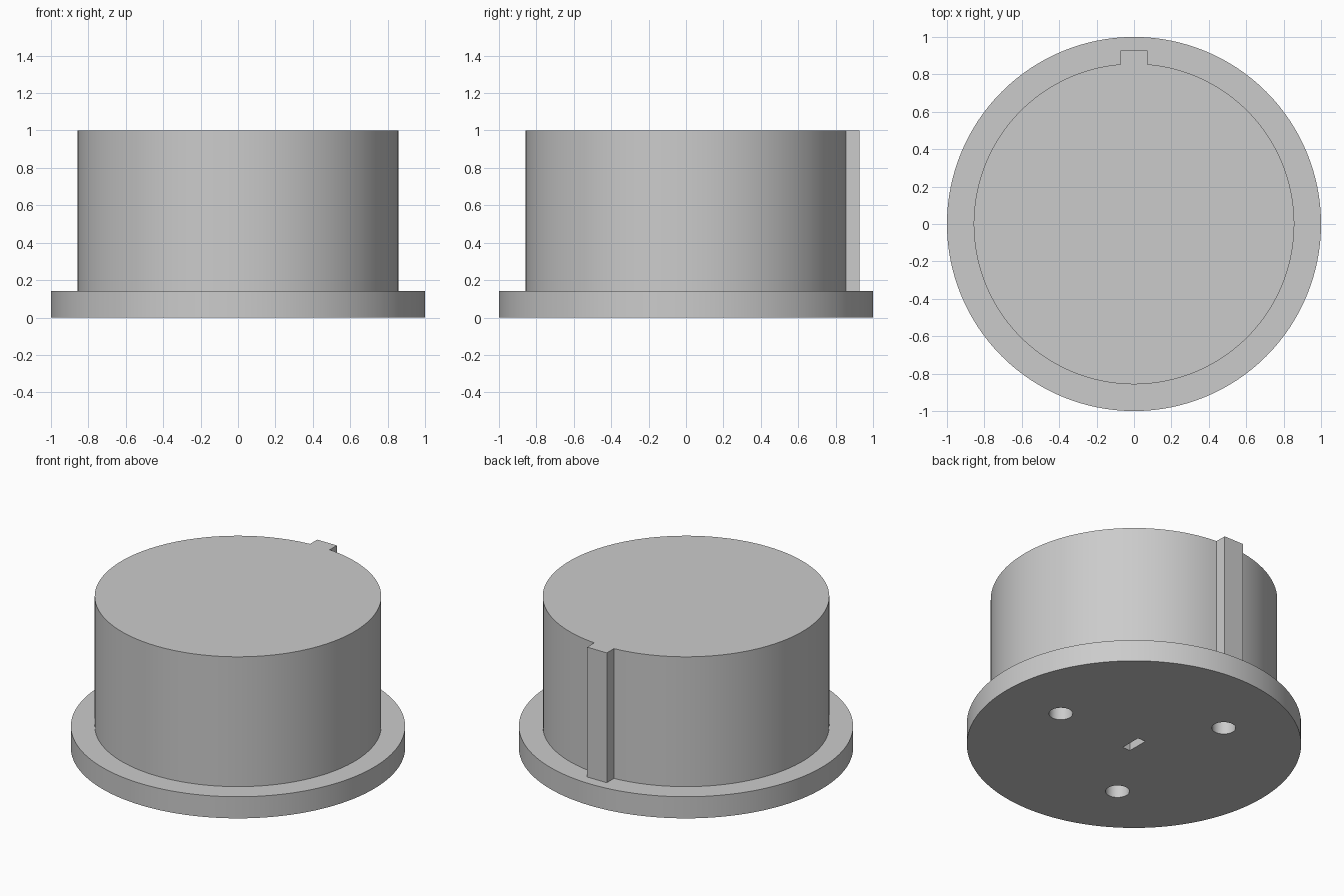
import bpy, bmesh, math
from mathutils import Matrix

cube = bpy.data.objects.get("Cube")
if cube:
    bpy.data.objects.remove(cube, do_unlink=True)

UNIT = 1 / 7            # all sizes are multiples of this
SEGMENTS = 128

grey = bpy.data.materials.new("plain grey")
grey.use_nodes = True
colour = (0.6, 0.6, 0.6, 1)
grey.diffuse_color = colour
grey.node_tree.nodes["Principled BSDF"].inputs["Base Color"].default_value = colour


def prism(name, outline, bottom, top):
    """Extrude a closed outline straight up between two heights."""
    bm = bmesh.new()
    face = bm.faces.new([bm.verts.new((x, y, bottom)) for x, y in outline])
    grown = bmesh.ops.extrude_face_region(bm, geom=[face])["geom"]
    verts = [g for g in grown if isinstance(g, bmesh.types.BMVert)]
    bmesh.ops.translate(bm, verts=verts, vec=(0, 0, top - bottom))
    bmesh.ops.recalc_face_normals(bm, faces=bm.faces)
    mesh = bpy.data.meshes.new(name)
    bm.to_mesh(mesh)
    bm.free()
    mesh.materials.append(grey)
    obj = bpy.data.objects.new(name, mesh)
    bpy.context.collection.objects.link(obj)
    return obj


def arc(radius, start, end, count, cx=0, cy=0):
    steps = [start + (end - start) * i / count for i in range(count + 1)]
    return [(cx + radius * math.cos(a), cy + radius * math.sin(a)) for a in steps]


def circle(radius, count, cx=0, cy=0):
    return arc(radius, 0, math.tau, count, cx, cy)[:-1]


# Base flange
flange = prism("base_flange", circle(1, SEGMENTS), 0, UNIT)

# Drum with a square key running up its back
drum_radius = 6 * UNIT
half_key = UNIT / 2
key_angle = math.asin(half_key / drum_radius)
outline = arc(drum_radius, math.pi / 2 + key_angle,
              math.pi / 2 - key_angle + math.tau, SEGMENTS)
key_end = 6.5 * UNIT
outline += [(half_key, key_end), (-half_key, key_end)]
drum = prism("keyed_drum", outline, UNIT, 1)

# Underside cutters: three round holes and a central slot
depth = 2 * UNIT
cutters = []
for i in range(3):
    a = math.tau * i / 3
    ring = 4 * UNIT
    cutters.append(prism("hole_cutter", circle(UNIT / 2, 48, ring * math.cos(a), ring * math.sin(a)),
                         -UNIT, depth))
sx, sy = 0.2 * UNIT, 0.5 * UNIT
cutters.append(prism("slot_cutter", [(-sx, -sy), (sx, -sy), (sx, sy), (-sx, sy)], -UNIT, depth))

for part in (flange, drum):
    bpy.ops.object.select_all(action="DESELECT")
    part.select_set(True)
    bpy.context.view_layer.objects.active = part
    for cutter in cutters:
        mod = part.modifiers.new("cut", "BOOLEAN")
        mod.operation = "DIFFERENCE"
        mod.solver = "EXACT"
        mod.object = cutter
        bpy.ops.object.modifier_apply(modifier=mod.name)
    bpy.ops.object.shade_smooth_by_angle(angle=math.radians(30))

for cutter in cutters:
    bpy.data.objects.remove(cutter, do_unlink=True)
